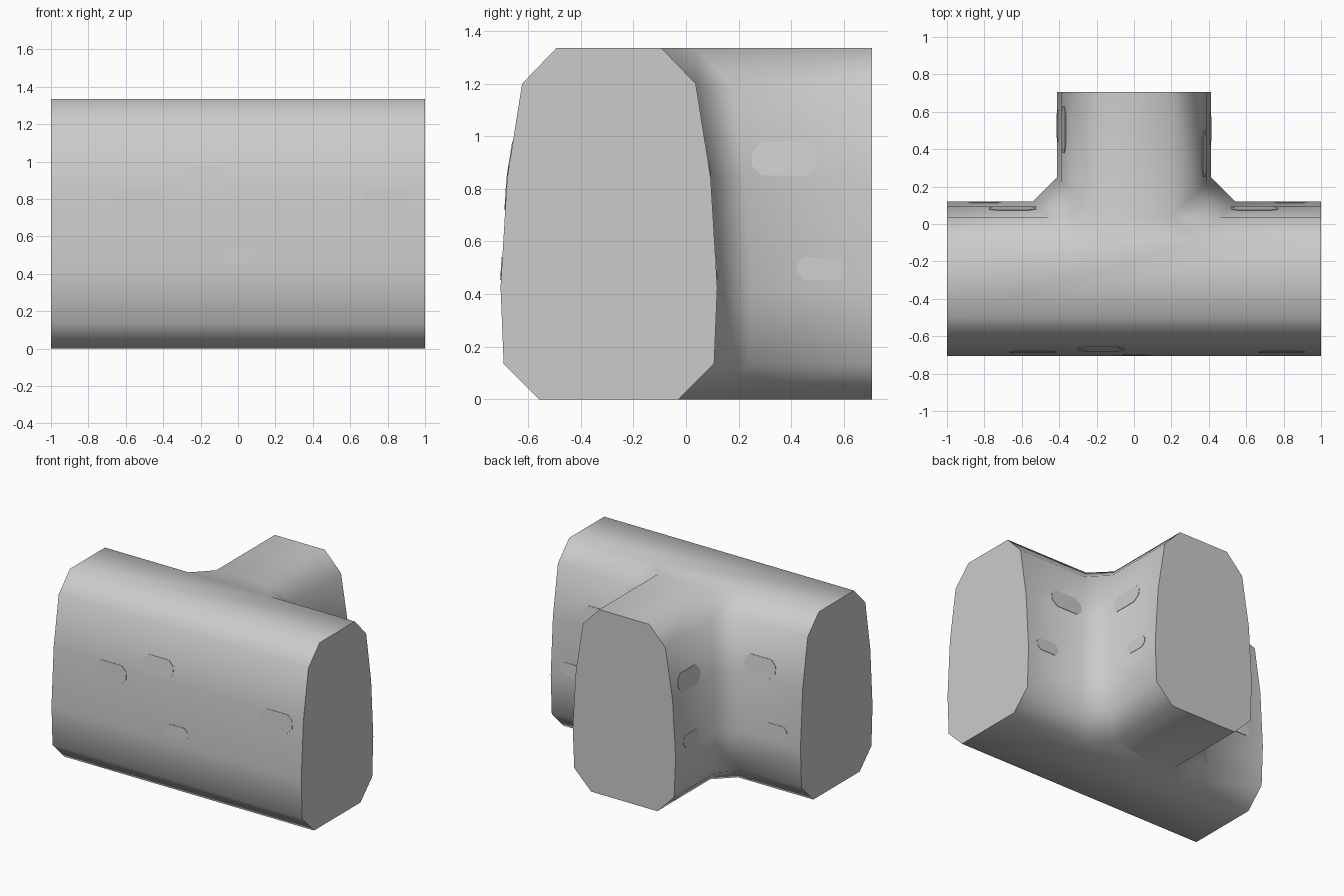
import bpy
import bmesh
import math

if "Cube" in bpy.data.objects:
    bpy.data.objects.remove(bpy.data.objects["Cube"])

stone = bpy.data.materials.new("grey stone")
stone.use_nodes = True
GREY = (0.6, 0.6, 0.6, 1)
stone.diffuse_color = GREY
stone.node_tree.nodes["Principled BSDF"].inputs["Base Color"].default_value = GREY

# Wall section: (height, half thickness)
SECTION = [(0, 0.265), (0.135, 0.4), (0.425, 0.412),
           (0.84, 0.387), (1.2, 0.33), (1.335, 0.2)]
AXIS_Y = -0.293     # centre line of the long wall
BACK_Y = 0.707      # open end of the stem
CORNER = 0.13       # chamfer in the inner corners


def half_thickness(z):
    for (z0, w0), (z1, w1) in zip(SECTION, SECTION[1:]):
        if z0 <= z <= z1:
            return w0 + (w1 - w0) * (z - z0) / (z1 - z0)


def make_object(name, bm, angle):
    bmesh.ops.recalc_face_normals(bm, faces=bm.faces)
    mesh = bpy.data.meshes.new(name)
    bm.to_mesh(mesh)
    bm.free()
    mesh.materials.append(stone)
    obj = bpy.data.objects.new(name, mesh)
    bpy.context.collection.objects.link(obj)
    bpy.ops.object.select_all(action='DESELECT')
    obj.select_set(True)
    bpy.context.view_layer.objects.active = obj
    bpy.ops.object.shade_smooth_by_angle(angle=math.radians(angle))
    return obj


def loft(bm, rings):
    rings = [[bm.verts.new(p) for p in ring] for ring in rings]
    for low, high in zip(rings, rings[1:]):
        for i in range(len(low)):
            j = (i + 1) % len(low)
            bm.faces.new((low[i], low[j], high[j], high[i]))
    bm.faces.new(rings[0][::-1])
    bm.faces.new(rings[-1])


# T-shaped wall, lofted from one plan outline per height
def tee_outline(z, w):
    back = AXIS_Y + w
    right = [(1, AXIS_Y - w), (1, back), (w + CORNER, back),
             (w, back + CORNER), (w, BACK_Y)]
    left = [(-x, y) for x, y in reversed(right)]
    return [(x, y, z) for x, y in right + left]


bm = bmesh.new()
loft(bm, [tee_outline(z, w) for z, w in SECTION])
make_object("tee_wall", bm, 60)


# Thin stone plates that follow the slope of the wall
LARGE = (0.125, 0.065)
SMALL = (0.087, 0.044)


def plate(name, side, along, z, size):
    a, b = size
    cut = b * 0.6
    quarter = [(a, b - cut), (a - cut, b)]
    shape = (quarter + [(-u, v) for u, v in reversed(quarter)]
             + [(-u, -v) for u, v in quarter]
             + [(u, -v) for u, v in reversed(quarter)])

    def ring(lift):
        points = []
        for u, v in shape:
            w = half_thickness(z + v) + lift
            s = along + u
            x, y = {"front": (s, AXIS_Y - w), "back": (s, AXIS_Y + w),
                    "left": (w, s), "right": (-w, s)}[side]
            points.append((x, y, z + v))
        return points

    bm = bmesh.new()
    loft(bm, [ring(-0.003), ring(0.003)])
    make_object(name, bm, 30)


HIGH, MID, LOW = 0.915, 0.785, 0.497
PLATES = [("front", -0.175, HIGH, LARGE), ("front", -0.54, MID, LARGE),
          ("front", 0.79, MID, LARGE), ("front", 0, LOW, SMALL),
          ("left", 0.375, HIGH, LARGE), ("left", 0.51, LOW, SMALL),
          ("right", 0.505, HIGH, LARGE), ("right", 0.525, LOW, SMALL),
          ("back", 0.645, HIGH, LARGE), ("back", 0.835, LOW, SMALL),
          ("back", -0.65, HIGH, LARGE), ("back", -0.8, LOW, SMALL)]
for number, (side, along, z, size) in enumerate(PLATES):
    plate(f"{side}_stone_plate_{number + 1}", side, along, z, size)
